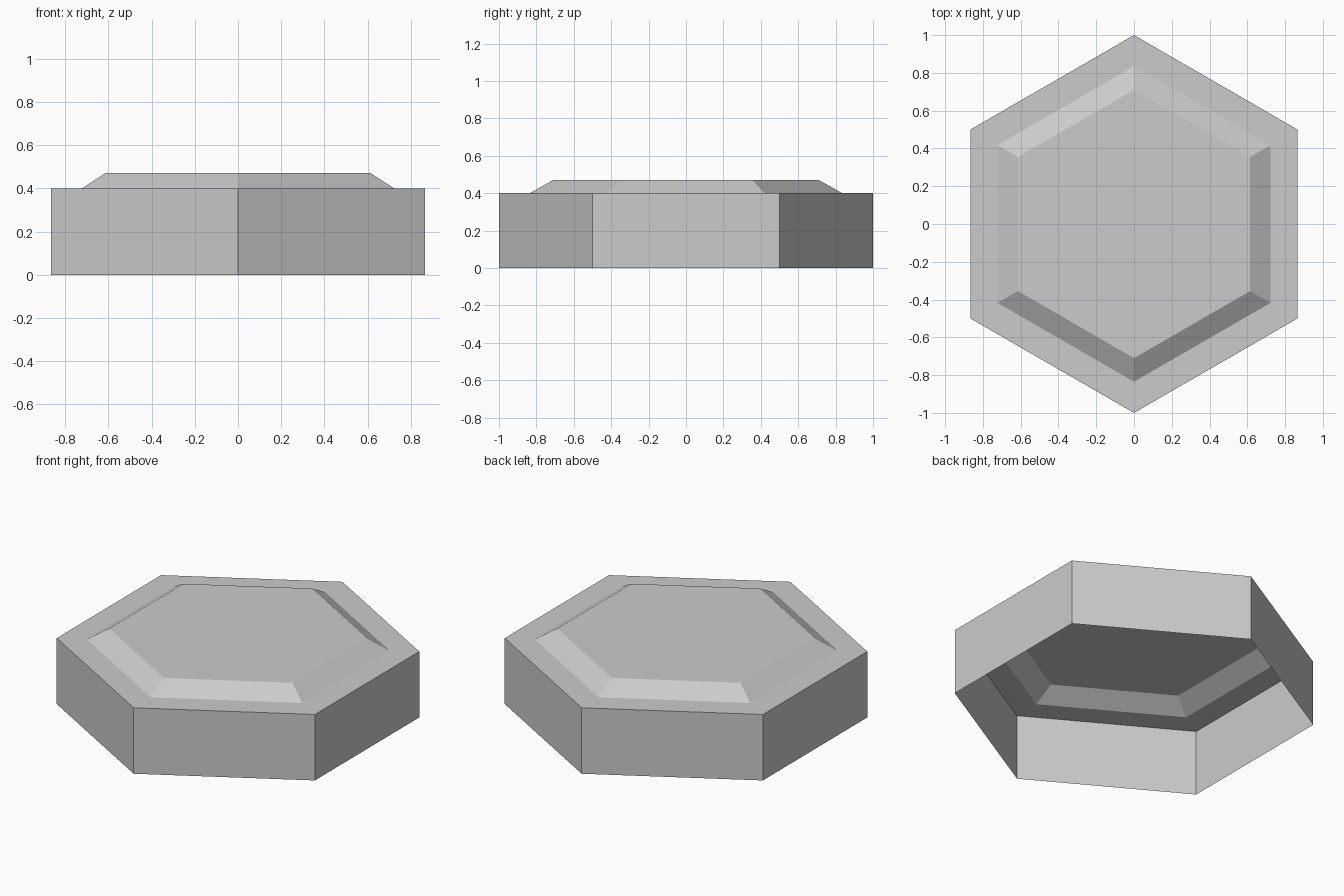
import bpy
import bmesh
import math

cube = bpy.data.objects.get("Cube")
if cube:
    bpy.data.objects.remove(cube, do_unlink=True)

# One plain grey
grey = bpy.data.materials.new("light grey")
grey.use_nodes = True
colour = (0.6, 0.6, 0.6, 1)
grey.diffuse_color = colour
grey.node_tree.nodes["Principled BSDF"].inputs["Base Color"].default_value = colour

# Rings of the open-bottomed shell: (corner radius, height)
profile = [(1.0, 0.0), (1.0, 0.4), (0.835, 0.4), (0.71, 0.47)]
SIDES = 6

bm = bmesh.new()


def hexagon(radius, z):
    """Ring of corners with points facing front and back."""
    angles = [math.pi / 2 + math.tau * i / SIDES for i in range(SIDES)]
    return [bm.verts.new((radius * math.cos(a), radius * math.sin(a), z)) for a in angles]


rings = [hexagon(r, z) for r, z in profile]

# Walls, rim and bevel
for low, high in zip(rings, rings[1:]):
    for i in range(SIDES):
        j = (i + 1) % SIDES
        bm.faces.new((low[i], low[j], high[j], high[i]))

# Raised flat top
bm.faces.new(rings[-1])

mesh = bpy.data.meshes.new("hexagonal_tile")
bm.to_mesh(mesh)
bm.free()
mesh.materials.append(grey)
tile = bpy.data.objects.new("hexagonal_tile", mesh)
bpy.context.collection.objects.link(tile)
